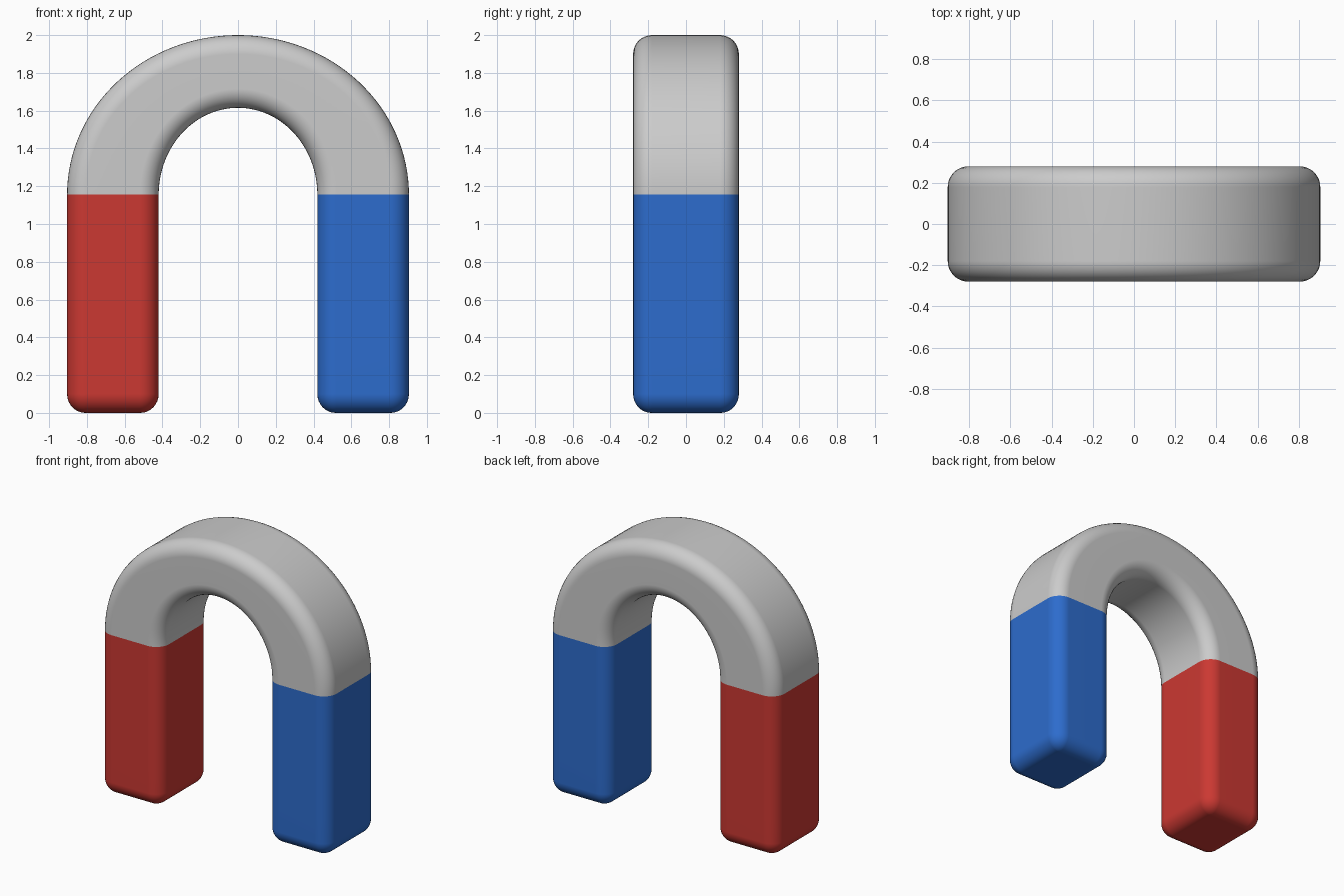
import bpy, bmesh, math
from mathutils import Vector

if "Cube" in bpy.data.objects:
    bpy.data.objects.remove(bpy.data.objects["Cube"])

SPLIT = 1.155            # height where the painted poles meet the bare arch
OUT_X, OUT_Z = 0.905, 0.845   # outer ellipse of the arch
IN_X, IN_Z = 0.42, 0.46       # inner ellipse of the arch
HALF_Y, R = 0.28, 0.10        # half depth and edge rounding


def material(name, color):
    m = bpy.data.materials.new(name)
    m.diffuse_color = (*color, 1)
    m.use_nodes = True
    m.node_tree.nodes["Principled BSDF"].inputs["Base Color"].default_value = m.diffuse_color
    return m


def rounded_rect(hx, hy, r, n=8):
    """Closed outline of a rounded rectangle."""
    pts = []
    for k, (sx, sy) in enumerate([(1, 1), (-1, 1), (-1, -1), (1, -1)]):
        for i in range(n + 1):
            a = math.pi / 2 * (k + i / n)
            pts.append((sx * (hx - r) + r * math.cos(a),
                        sy * (hy - r) + r * math.sin(a)))
    return pts


def ring(bm, inner, outer, inset=0.0):
    """Section laid between an inner and an outer point of the horseshoe."""
    mid, half = (inner + outer) / 2, (outer - inner).length / 2
    axis = (outer - inner).normalized()
    outline = rounded_rect(half - inset, HALF_Y - inset, max(R - inset, 0.004))
    return [bm.verts.new(mid + axis * u + Vector((0, v, 0))) for u, v in outline]


# Stations along the horseshoe: rounded foot, leg, arch, leg, rounded foot
foot = []
for i in range(9):
    a = math.pi / 2 * i / 8
    foot.append((R * (1 - math.sin(a)), R * (1 - math.cos(a)) * 0.97))
leg = [(d, z) for d, z in [(f[0], f[1]) for f in foot]]
leg += [(0.0, R + (SPLIT - R) * i / 6) for i in range(1, 6)]
leg = [(0.97 * R * (1 - math.sin(math.pi / 2 * i / 8)),
        R * (1 - math.cos(math.pi / 2 * i / 8))) for i in range(9)]
leg += [(0.0, R + (SPLIT - R) * i / 6) for i in range(1, 6)]

bm = bmesh.new()
rings = [ring(bm, Vector((IN_X, 0, z)), Vector((OUT_X, 0, z)), d) for d, z in leg]
N = 64
for i in range(N + 1):
    c, s = math.cos(math.pi * i / N), math.sin(math.pi * i / N)
    rings.append(ring(bm, Vector((IN_X * c, 0, SPLIT + IN_Z * s)),
                      Vector((OUT_X * c, 0, SPLIT + OUT_Z * s))))
rings += [ring(bm, Vector((-IN_X, 0, z)), Vector((-OUT_X, 0, z)), d)
          for d, z in reversed(leg)]

for a, b in zip(rings, rings[1:]):
    for j in range(len(a)):
        k = (j + 1) % len(a)
        bm.faces.new((a[j], a[k], b[k], b[j]))
bm.faces.new(rings[0])
bm.faces.new(rings[-1])
bmesh.ops.recalc_face_normals(bm, faces=bm.faces)

# Colours: bare arch, red left pole, blue right pole
for f in bm.faces:
    f.smooth = True
    p = f.calc_center_median()
    f.material_index = 0 if p.z > SPLIT else (1 if p.x < 0 else 2)

mesh = bpy.data.meshes.new("horseshoe_magnet")
bm.to_mesh(mesh)
bm.free()
for m in (material("bare grey", (0.60, 0.60, 0.60)),
          material("pole red", (0.60, 0.04, 0.032)),
          material("pole blue", (0.026, 0.15, 0.61))):
    mesh.materials.append(m)
obj = bpy.data.objects.new("horseshoe_magnet", mesh)
bpy.context.collection.objects.link(obj)
wn = obj.modifiers.new("even_shading", 'WEIGHTED_NORMAL')
wn.keep_sharp = True
